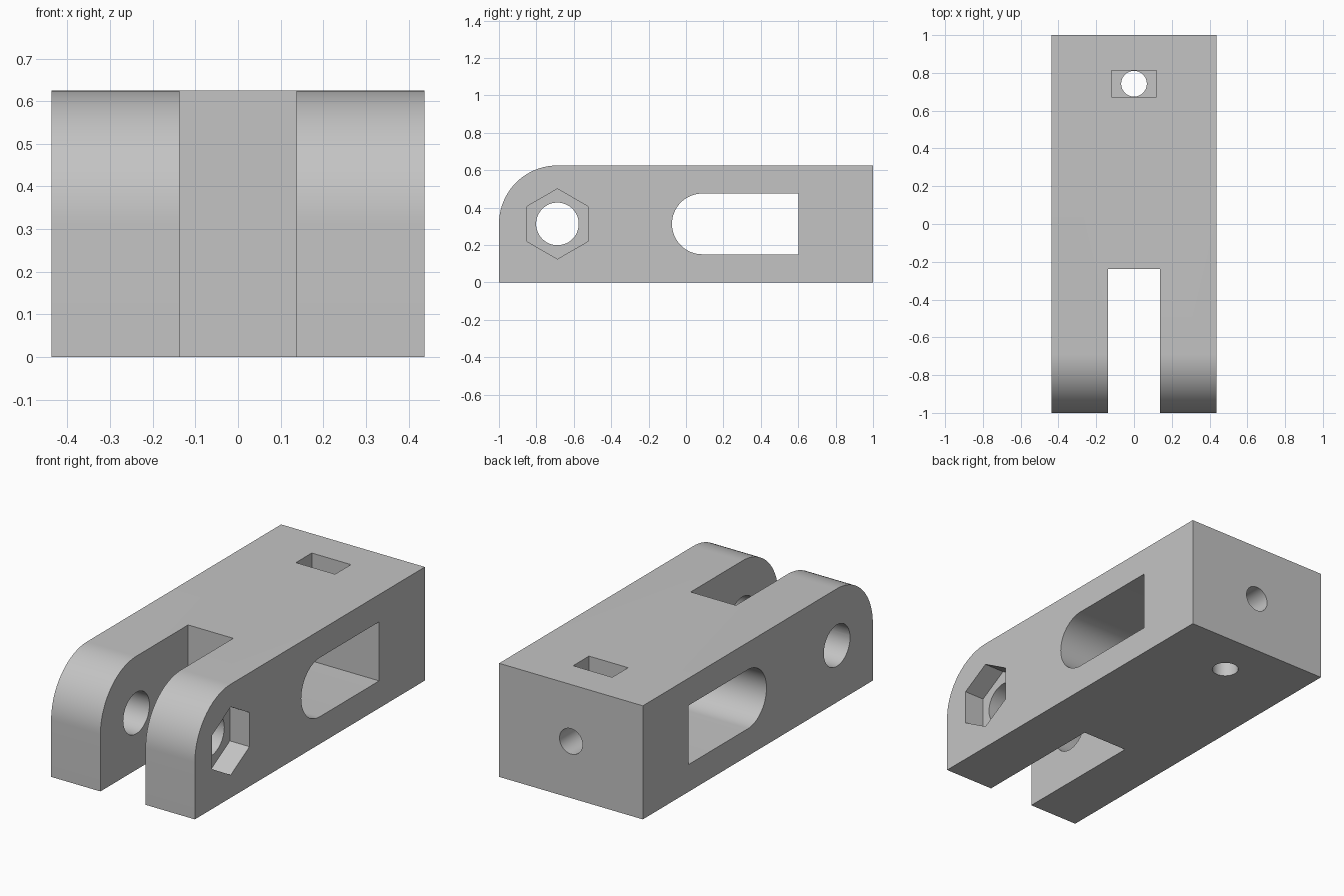
import bpy, bmesh, math
from mathutils import Vector

if "Cube" in bpy.data.objects:
    bpy.data.objects.remove(bpy.data.objects["Cube"], do_unlink=True)

WIDTH, HEIGHT = 0.875, 0.625
MID = HEIGHT / 2          # height of the pivot, slot and bolt axes
PIVOT = -0.6875           # y of the pivot hole
NUT = 0.7425              # y of the nut trap

grey = bpy.data.materials.new("plain grey")
grey.use_nodes = True
grey.diffuse_color = (0.55, 0.55, 0.55, 1)
grey.node_tree.nodes["Principled BSDF"].inputs["Base Color"].default_value = grey.diffuse_color


def arc(cu, cv, r, start, end, steps):
    """Points along an arc, angles in degrees."""
    angles = [math.radians(start + (end - start) * i / steps) for i in range(steps + 1)]
    return [(cu + r * math.cos(a), cv + r * math.sin(a)) for a in angles]


def circle(cu, cv, r, sides=48, turn=0):
    return arc(cu, cv, r, turn, turn + 360, sides)[:-1]


def rect(u0, u1, v0, v1):
    return [(u0, v0), (u1, v0), (u1, v1), (u0, v1)]


def prism(name, outline, axis, lo, hi):
    """Extrude a 2D outline along an axis from lo to hi."""
    place = {"x": lambda u, v, d: (d, u, v),
             "y": lambda u, v, d: (u, d, v),
             "z": lambda u, v, d: (u, v, d)}[axis]
    bm = bmesh.new()
    face = bm.faces.new([bm.verts.new(place(u, v, lo)) for u, v in outline])
    grown = bmesh.ops.extrude_face_region(bm, geom=[face])["geom"]
    shift = Vector(place(0, 0, hi - lo))
    bmesh.ops.translate(bm, vec=shift, verts=[g for g in grown if isinstance(g, bmesh.types.BMVert)])
    bmesh.ops.recalc_face_normals(bm, faces=bm.faces)
    mesh = bpy.data.meshes.new(name)
    bm.to_mesh(mesh)
    bm.free()
    mesh.materials.append(grey)
    obj = bpy.data.objects.new(name, mesh)
    bpy.context.collection.objects.link(obj)
    return obj


# Block with a rounded upper front edge
side = [(-1, 0), (1, 0), (1, HEIGHT)] + arc(PIVOT, MID, MID, 90, 180, 24)
body = prism("clevis_block", side, "x", -WIDTH / 2, WIDTH / 2)

# Openings
cutters = [
    prism("fork_gap", rect(-0.1375, 0.1375, -1.2, -0.2375), "z", -0.1, 0.8),
    prism("pivot_hole", circle(PIVOT, MID, 0.114), "x", -0.6, 0.6),
    prism("hex_recess", circle(PIVOT, MID, 0.1875, 6, 30), "x", 0.318, 0.6),
    prism("side_slot", [(0.6025, 0.15), (0.6025, 0.475)] + arc(0.0875, MID, 0.1625, 90, 270, 32),
          "x", -0.6, 0.6),
    prism("nut_trap", rect(-0.119, 0.119, NUT - 0.069, NUT + 0.069), "z", 0.18, 0.8),
    prism("drain_hole", circle(0, NUT, 0.068), "z", -0.1, 0.25),
    prism("bolt_hole", circle(0, MID, 0.07), "y", 0.5, 1.2),
]
for cutter in cutters:
    cutter.hide_render = True
    cut = body.modifiers.new(cutter.name, "BOOLEAN")
    cut.operation, cut.solver, cut.object = "DIFFERENCE", "EXACT", cutter

# Bake the cuts and drop the cutters
bpy.context.view_layer.update()
baked = bpy.data.meshes.new_from_object(body.evaluated_get(bpy.context.evaluated_depsgraph_get()))
body.modifiers.clear()
body.data = baked
for cutter in cutters:
    bpy.data.objects.remove(cutter, do_unlink=True)
baked.materials.clear()
baked.materials.append(grey)
for poly in baked.polygons:
    poly.material_index = 0

# Smooth curved walls, keep edges sharp
bpy.ops.object.select_all(action="DESELECT")
body.select_set(True)
bpy.context.view_layer.objects.active = body
bpy.ops.object.shade_smooth_by_angle(angle=math.radians(30))
